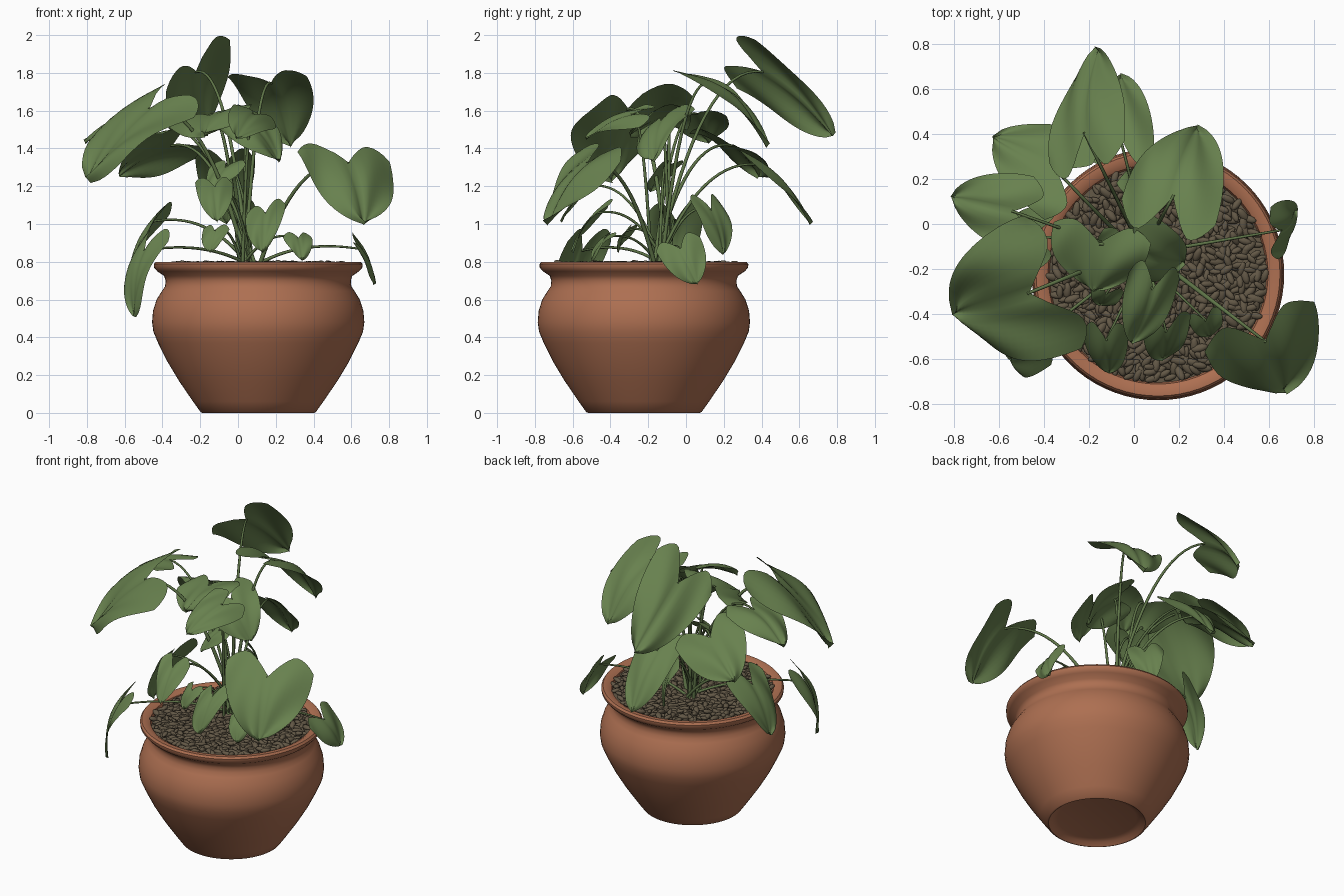
import bpy, bmesh, math, random
from mathutils import Vector, Matrix, Euler

if "Cube" in bpy.data.objects:
    bpy.data.objects.remove(bpy.data.objects["Cube"])

random.seed(4)
CX, CY = 0.107, -0.223          # pot axis


def material(name, rgb):
    m = bpy.data.materials.new(name)
    m.diffuse_color = (*rgb, 1)
    m.use_nodes = True
    m.node_tree.nodes["Principled BSDF"].inputs["Base Color"].default_value = m.diffuse_color
    return m


TERRACOTTA = material("terracotta", (0.42, 0.16, 0.083))
LEAF = material("leaf_green", (0.138, 0.22, 0.077))
STEM = material("stem_green", (0.115, 0.18, 0.065))
BARK = material("bark_brown", (0.125, 0.098, 0.062))


def add_mesh(name, verts, faces, mat, angle=None):
    me = bpy.data.meshes.new(name)
    me.from_pydata(verts, [], faces)
    me.materials.append(mat)
    me.shade_smooth()
    if angle:
        me.set_sharp_from_angle(angle=math.radians(angle))
    ob = bpy.data.objects.new(name, me)
    bpy.context.collection.objects.link(ob)
    return ob


def lathe(name, profile, mat, seg=72):
    verts, faces = [], []
    for r, z in profile:
        for i in range(seg):
            a = 2 * math.pi * i / seg
            verts.append((CX + r * math.cos(a), CY + r * math.sin(a), z))
    for j in range(len(profile) - 1):
        for i in range(seg):
            k = (i + 1) % seg
            faces.append((j * seg + i, j * seg + k, (j + 1) * seg + k, (j + 1) * seg + i))
    return add_mesh(name, verts, faces, mat, 40)


# Pot: slightly hollow foot, round belly, narrow neck, flared rim and inner wall
lathe("pot", [(0.001, 0.03), (0.24, 0.03), (0.27, 0.02), (0.295, 0.0), (0.305, 0.004),
              (0.345, 0.06), (0.42, 0.17), (0.48, 0.27), (0.53, 0.37), (0.555, 0.43),
              (0.562, 0.48), (0.557, 0.54), (0.538, 0.60), (0.51, 0.645), (0.493, 0.67),
              (0.49, 0.70), (0.498, 0.725), (0.535, 0.75), (0.552, 0.77), (0.553, 0.787),
              (0.543, 0.80), (0.515, 0.80), (0.49, 0.785), (0.475, 0.74)], TERRACOTTA)

# Soil bed under the chips
lathe("soil_bed", [(0.001, 0.768), (0.3, 0.768), (0.485, 0.763)], BARK)

# Bark chips: flattened, stretched balls laid in a jittered sunflower pattern
bm = bmesh.new()
bmesh.ops.create_icosphere(bm, subdivisions=2, radius=1)
ball_v = [v.co.copy() for v in bm.verts]
ball_f = [[v.index for v in f.verts] for f in bm.faces]
bm.free()
verts, faces = [], []
COUNT = 700
for i in range(COUNT):
    r = 0.475 * math.sqrt((i + 0.5) / COUNT)
    a = i * 2.39996 + random.uniform(-0.03, 0.03)
    rot = Euler((random.uniform(-0.4, 0.4), random.uniform(-0.4, 0.4), random.uniform(0, 6.28)))
    s = random.uniform(0.8, 1.2)
    mat = (Matrix.Translation((CX + r * math.cos(a), CY + r * math.sin(a),
                               0.780 + random.uniform(-0.008, 0.01)))
           @ rot.to_matrix().to_4x4() @ Matrix.Diagonal((0.034 * s, 0.016 * s, 0.013 * s, 1)))
    off = len(verts)
    verts += [mat @ v for v in ball_v]
    faces += [[off + k for k in f] for f in ball_f]
add_mesh("bark_chips", verts, faces, BARK)

# Stems share one curve object
stem_curve = bpy.data.curves.new("stems", 'CURVE')
stem_curve.dimensions = '3D'
stem_curve.bevel_depth = 0.009
stem_curve.bevel_resolution = 2


def stem(root, end, thick):
    ctrl = root.lerp(end, 0.42)
    ctrl.z = end.z + 0.06
    n = 16
    sp = stem_curve.splines.new('POLY')
    sp.points.add(n)
    for i, p in enumerate(sp.points):
        t = i / n
        co = root * (1 - t) ** 2 + ctrl * 2 * t * (1 - t) + end * t * t
        p.co = (*co, 1)
        p.radius = thick * (1.15 - 0.5 * t)


def leaf(name, base, tip, half, bulge=0.1, cup=0.18):
    """Heart leaf: base = middle of the lobe tops, half = vector to one side."""
    base, tip, half = Vector(base), Vector(tip), Vector(half) * 1.13
    axis = tip - base
    normal = half.cross(axis).normalized()
    if normal.z < 0:
        normal.negate()
    L, W = axis.length, half.length
    ph = random.uniform(0, 6)
    rows, cols = 18, 20
    verts, faces = [], []

    def point(u, t):
        a = abs(t)
        start = 0.27 * (1 - a / 0.55) ** 1.4 if a < 0.55 else 0.15 * ((a - 0.55) / 0.45) ** 2
        width = max(1 - u, 0) ** 0.68 * (0.93 + 0.65 * u)
        p = start + (1 - start) * u
        lift = bulge * L * math.sin(math.pi * p) - cup * W * (t * width) ** 2
        lift += 0.10 * W * math.sin(5 * u + 4 * t + ph) * a
        lift -= 0.04 * W * max(0, 1 - a * 5)          # midrib crease
        return base + axis * p + half * (t * width) + normal * lift

    for j in range(rows + 1):
        for i in range(cols + 1):
            verts.append(point(j / rows, 2 * i / cols - 1))
    for j in range(rows):
        for i in range(cols):
            k = j * (cols + 1) + i
            faces.append((k, k + 1, k + cols + 2, k + cols + 1))
    add_mesh(name, verts, faces, LEAF)
    # stem from the middle of the pot to the notch
    root = Vector((0.05 + random.uniform(-0.06, 0.06), -0.14 + random.uniform(-0.06, 0.06), 0.77))
    stem(root, point(0.02, 0), 0.7 + W * 1.6)


# Tall leaves
leaf("leaf_top_back", (-0.215, 0.235, 1.91), (-0.165, 0.78, 1.47), (0.155, 0.05, 0.125), 0.08)
leaf("leaf_back", (0.125, -0.05, 1.80), (0.28, 0.43, 1.41), (0.20, -0.05, 0.01), 0.16, 0.05)
leaf("leaf_left_front", (-0.325, -0.26, 1.73), (-0.80, -0.40, 1.24), (0.125, -0.28, -0.055), 0.07)
leaf("leaf_left", (-0.42, 0.03, 1.60), (-0.81, 0.12, 1.43), (0.03, 0.16, 0.0), 0.12)
leaf("leaf_left_back", (-0.24, 0.18, 1.46), (-0.63, 0.39, 1.26), (0.10, 0.17, -0.07), 0.06)
leaf("leaf_back_low", (-0.07, 0.27, 1.40), (-0.06, 0.66, 1.00), (0.15, 0.0, 0.0), 0.10)
leaf("leaf_right_front", (0.54, -0.41, 1.42), (0.67, -0.74, 1.00), (0.235, 0.10, -0.02), 0.10)
# Leaves over the middle
leaf("leaf_centre_right", (-0.05, -0.09, 1.60), (0.22, -0.17, 1.33), (0.08, 0.13, 0.06), 0.14)
leaf("leaf_centre_front", (0.11, -0.18, 1.60), (-0.01, -0.53, 1.45), (0.11, -0.02, -0.05), 0.10)
leaf("leaf_centre_left", (-0.14, 0.0, 1.60), (-0.18, -0.30, 1.48), (0.21, -0.04, 0.05), 0.08)
leaf("leaf_centre_inner", (-0.03, -0.06, 1.34), (-0.14, -0.19, 1.17), (0.08, -0.06, 0.0), 0.10)
leaf("leaf_front_left", (-0.13, -0.44, 1.25), (-0.11, -0.66, 1.01), (0.095, 0.0, 0.0), 0.10)
# Low leaves around the rim
leaf("leaf_low_front", (0.15, -0.41, 1.12), (0.13, -0.60, 0.85), (0.10, 0.02, 0.03), 0.10)
leaf("leaf_low_front_right", (0.31, -0.39, 0.96), (0.34, -0.50, 0.81), (0.07, 0.02, 0.0), 0.10)
leaf("leaf_low_right", (0.61, -0.06, 0.93), (0.72, 0.06, 0.68), (-0.01, 0.11, 0.04), 0.10)
leaf("leaf_low_left_front", (-0.43, -0.50, 0.98), (-0.55, -0.60, 0.51), (0.07, -0.11, 0.0), 0.12)
leaf("leaf_low_left", (-0.37, -0.05, 1.12), (-0.57, -0.08, 0.70), (0.02, 0.14, 0.0), 0.10)
leaf("leaf_low_back", (0.0, 0.09, 1.16), (0.03, 0.20, 0.84), (0.07, -0.08, 0.0), 0.10)
leaf("leaf_low_inner", (-0.11, -0.28, 1.0), (-0.15, -0.36, 0.85), (0.065, -0.02, 0.0), 0.10)

# Turn the stem curves into one mesh object
tmp = bpy.data.objects.new("stem_guides", stem_curve)
bpy.context.collection.objects.link(tmp)
me = bpy.data.meshes.new_from_object(tmp.evaluated_get(bpy.context.evaluated_depsgraph_get()))
bpy.data.objects.remove(tmp)
me.materials.clear()
me.materials.append(STEM)
me.shade_smooth()
bpy.context.collection.objects.link(bpy.data.objects.new("stems", me))
